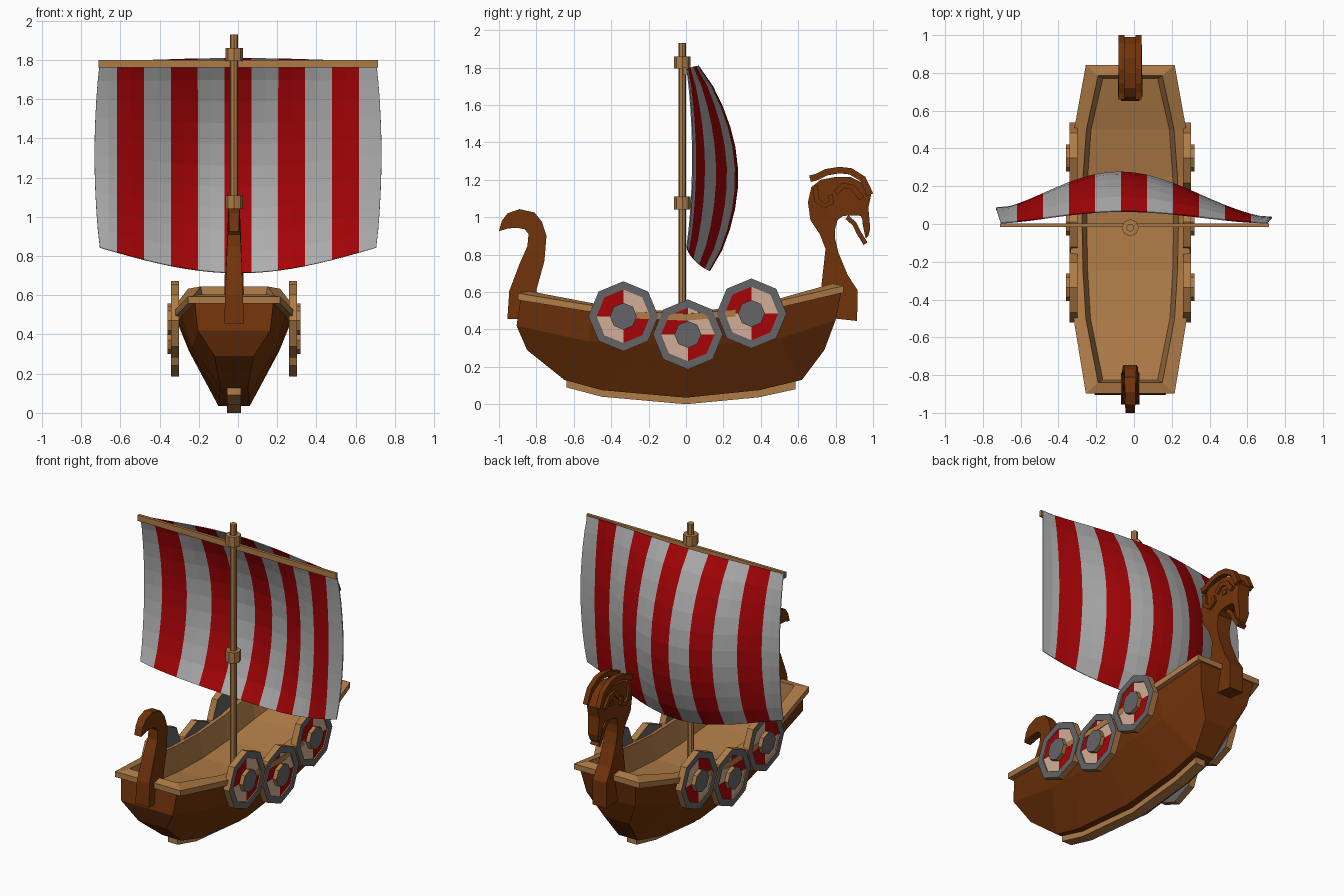
import bpy, bmesh, math

if "Cube" in bpy.data.objects:
    bpy.data.objects.remove(bpy.data.objects["Cube"])

CX = -0.02  # ship centreline


def mat(name, r, g, b):
    m = bpy.data.materials.new(name)
    m.diffuse_color = (r, g, b, 1)
    m.use_nodes = True
    m.node_tree.nodes["Principled BSDF"].inputs["Base Color"].default_value = m.diffuse_color
    return m


BROWN = mat("dark_brown_wood", 0.165, 0.033, 0.003)
TAN = mat("tan_wood", 0.43, 0.20, 0.063)
RED = mat("red_paint", 0.38, 0.001, 0.002)
WHITE = mat("pale_grey_cloth", 0.42, 0.42, 0.42)
IRON = mat("grey_iron", 0.13, 0.13, 0.135)
BEIGE = mat("beige_paint", 0.64, 0.43, 0.31)


def build(name, verts, faces, mats, ids=None):
    me = bpy.data.meshes.new(name)
    me.from_pydata(verts, [], faces)
    for m in mats:
        me.materials.append(m)
    if ids:
        for p, i in zip(me.polygons, ids):
            p.material_index = i
    bm = bmesh.new()
    bm.from_mesh(me)
    bmesh.ops.recalc_face_normals(bm, faces=bm.faces)
    bm.to_mesh(me)
    bm.free()
    ob = bpy.data.objects.new(name, me)
    bpy.context.collection.objects.link(ob)
    return ob


def loft(name, sections, material, x=0.0):
    """Four-sided beam in the y-z plane: (y1, z1, y2, z2, half width)."""
    v, f = [], []
    for y1, z1, y2, z2, w in sections:
        v += [(CX + x - w, y1, z1), (CX + x + w, y1, z1), (CX + x + w, y2, z2), (CX + x - w, y2, z2)]
    for i in range(len(sections) - 1):
        for k in range(4):
            a, b = i * 4 + k, i * 4 + (k + 1) % 4
            f.append((a, b, b + 4, a + 4))
    n = len(v)
    f += [(3, 2, 1, 0), (n - 4, n - 3, n - 2, n - 1)]
    return build(name, v, f, [material])


def ribbon(name, path, t, w, material, x=0.0):
    """Thin strip of thickness t following a y-z path."""
    sec = []
    for i, (y, z) in enumerate(path):
        a, b = path[max(i - 1, 0)], path[min(i + 1, len(path) - 1)]
        dy, dz = b[0] - a[0], b[1] - a[1]
        l = math.hypot(dy, dz)
        oy, oz = -dz / l * t / 2, dy / l * t / 2
        sec.append((y + oy, z + oz, y - oy, z - oz, w))
    return loft(name, sec, material, x)


def prism(name, r, z0, z1, n, material):
    bpy.ops.mesh.primitive_cylinder_add(vertices=n, radius=r, depth=z1 - z0,
                                        location=(CX, -0.02, (z0 + z1) / 2))
    ob = bpy.context.object
    ob.name = name
    ob.data.materials.append(material)
    return ob


# Hull shell: rim, bilge and bottom rails given as (y, half width, z) from stern to bow
RIM = [(-.885, .20, .56), (-.5, .265, .495), (-.25, .28, .46), (0, .285, .45), (.25, .28, .47), (.5, .262, .52), (.83, .20, .60)]
BILGE = [(-.906, .185, .42), (-.52, .215, .335), (-.25, .225, .32), (0, .23, .315), (.25, .225, .325), (.5, .21, .35), (.80, .175, .45)]
FLOOR = [(-.85, .10, .29), (-.65, .07, .13), (-.45, .075, .075), (0, .08, .035), (.39, .075, .075), (.62, .07, .13), (.74, .09, .29)]
v, f = [], []
for a, b, c in zip(RIM, BILGE, FLOOR):
    for s, row in ((1, (a, b, c)), (-1, (c, b, a))):
        v += [(CX + s * w, y, z) for y, w, z in row]
for i in range(len(RIM) - 1):
    for k in range(5):
        a = i * 6 + k
        f.append((a, a + 1, a + 7, a + 6))
e = len(v) - 6
for o in (0, e):
    f += [(o, o + 1, o + 4, o + 5), (o + 1, o + 2, o + 3, o + 4)]
build("hull", v, f, [BROWN])

# Gunwale ring with inner walls and a deck that follows the sheer
rings = []
for dw, dy, dz in ((0, 0, 0), (.035, .013, -.003), (.035, .013, .033), (-.03, -.045, .045), (-.055, -.06, -.11)):
    half = [(w + dw, y + (dy if i == 6 else -dy if i == 0 else 0), z + dz) for i, (y, w, z) in enumerate(RIM)]
    rings.append([(CX + w, y, z) for w, y, z in half] + [(CX - w, y, z) for w, y, z in reversed(half)])
n = len(rings[0])
f = []
for r in range(4):
    for i in range(n):
        j = (i + 1) % n
        f.append((r * n + i, r * n + j, r * n + n + j, r * n + n + i))
for i in range(6):
    f.append((4 * n + i, 4 * n + i + 1, 5 * n - 2 - i, 5 * n - 1 - i))
build("gunwale_and_deck", sum(rings, []), f, [TAN])

# Keel
loft("keel", [(-.64, .135, -.64, .09, .035), (-.45, .085, -.45, .04, .035), (0, .045, 0, 0, .035),
              (.39, .085, .39, .037, .035), (.585, .13, .585, .08, .035)], TAN)

# Curled stern post
loft("stern_tail", [
    (-.955, .455, -.79, .46, .05), (-.945, .605, -.80, .61, .045), (-.89, .75, -.757, .765, .04),
    (-.848, .845, -.746, .90, .035), (-.842, .91, -.77, .975, .032), (-.862, .935, -.81, 1.025, .03),
    (-.90, .943, -.89, 1.043, .028), (-.95, .94, -.955, 1.02, .027), (-1.0, .925, -.985, .98, .025)], BROWN)

# Dragon neck and head
loft("dragon_neck_and_head", [
    (.78, .46, .915, .445, .05), (.72, .60, .917, .61, .05), (.735, .73, .865, .69, .047),
    (.746, .83, .815, .81, .045), (.715, .91, .797, .885, .045), (.665, .985, .797, .935, .048),
    (.652, 1.08, .81, .985, .05), (.67, 1.16, .838, 1.005, .05), (.72, 1.20, .87, 1.01, .05),
    (.80, 1.215, .895, 1.01, .05), (.88, 1.215, .92, 1.01, .048), (.95, 1.18, .935, 1.005, .045),
    (.99, 1.12, .945, .98, .04), (.975, 1.05, .945, .96, .04), (.985, .94, .955, .91, .036), (.975, .90, .962, .885, .03)], BROWN)
ribbon("dragon_lower_jaw", [(.86, 1.0), (.90, .965), (.925, .915), (.96, .858)], .025, .03, BROWN)
for s, side in ((1, "right"), (-1, "left")):
    ribbon(side + "_horn", [(.985, 1.12), (.945, 1.205), (.88, 1.245), (.82, 1.252), (.75, 1.24), (.70, 1.215), (.663, 1.205)],
           .035, .016, BROWN, s * .045)
    ribbon(side + "_brow", [(.80, 1.13), (.84, 1.17), (.89, 1.16), (.94, 1.10)], .03, .012, BROWN, s * .05)
    ribbon(side + "_cheek_frill", [(.69, 1.17), (.70, 1.09), (.74, 1.06), (.78, 1.08), (.77, 1.12)], .028, .012, BROWN, s * .053)
    ribbon(side + "_eye", [(.85, 1.11), (.885, 1.11)], .03, .01, BROWN, s * .046)

# Mast, collars and yard
prism("mast", .021, .32, 1.93, 8, TAN)
prism("upper_collar", .045, 1.795, 1.86, 8, TAN)
prism("lower_collar", .045, 1.04, 1.11, 8, TAN)
bpy.ops.mesh.primitive_cube_add(size=1, location=(.002, -.006, 1.78))
yard = bpy.context.object
yard.name = "yard"
yard.scale = (1.425, .018, .038)
yard.data.materials.append(TAN)

# Billowing striped sail
xs = [-.705]
for k in range(10):
    b = -.6185 + .1375 * k
    xs += [(xs[-1] + b) / 2, b]
xs += [(xs[-1] + .705) / 2, .705]
ROWS = 10
v, f, ids = [], [], []
for r in range(ROWS + 1):
    t = r / ROWS
    bulge = max(math.sin(math.pi * t), 0) ** .8
    for i, x in enumerate(xs):
        u = x / .705
        c = max(math.cos(math.pi * u / 2), 0)
        s = c ** 1.5 * (1 - .3 * u)
        zt, zb = 1.79 + .02 * c, .842 - .13 * c
        y = .008 + s * (.06 + .06 * t) + bulge * (.055 - .025 * u + .12 * s)
        edge = .027 * bulge * (-1 if i == 0 else 1 if i == len(xs) - 1 else 0)
        v.append((x + edge, y, zt + (zb - zt) * t))
w = len(xs)
for r in range(ROWS):
    for i in range(w - 1):
        a = r * w + i
        f.append((a, a + 1, a + w + 1, a + w))
        ids.append((i // 2) % 2)
sail = build("sail", v, f, [WHITE, RED], ids)
sail.modifiers.new("thickness", "SOLIDIFY").thickness = .006


# Octagonal shields: rings of (radius, outward x), coloured band by band
def shield(name, side, cy, cz):
    prof = [(.187, .28), (.187, .322), (.143, .322), (.143, .314), (.072, .314), (.072, .34)]
    v, f, ids = [], [], []
    for r, x in prof:
        for k in range(8):
            a = math.pi / 4 * k
            v.append((CX + side * x, cy + r * math.cos(a), cz + r * math.sin(a)))
    for b, m in enumerate((0, 1, 0, None, 0)):
        for k in range(8):
            j = (k + 1) % 8
            f.append((b * 8 + k, b * 8 + j, b * 8 + 8 + j, b * 8 + 8 + k))
            ids.append(m if m is not None else 3 - (k // 2) % 2)
    f += [tuple(range(8)), tuple(range(40, 48))]
    ids += [1, 1]
    build(name, v, f, [TAN, IRON, RED, BEIGE], ids)


for s, side in ((1, "right"), (-1, "left")):
    for cy, cz, pos in ((-.335, .47, "stern"), (.01, .373, "middle"), (.35, .485, "bow")):
        shield(f"{side}_{pos}_shield", s, cy, cz)
